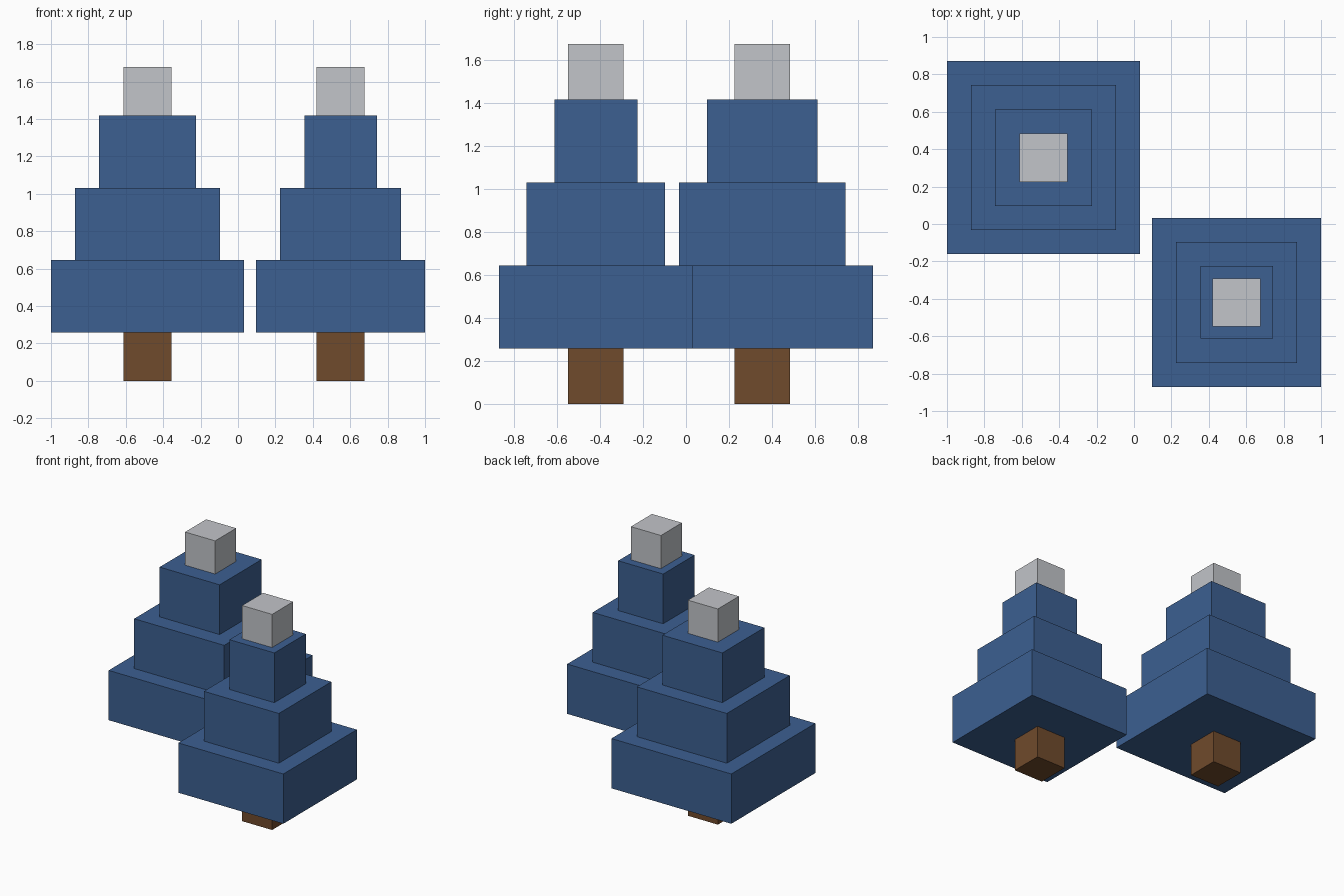
import bpy
import bmesh
from mathutils import Matrix

cube = bpy.data.objects.get("Cube")
if cube:
    bpy.data.objects.remove(cube, do_unlink=True)

U = 2 / 15.5  # block size: the pair of trees spans 15.5 blocks


def material(name, rgb):
    mat = bpy.data.materials.new(name)
    mat.use_nodes = True
    color = (*rgb, 1)
    mat.diffuse_color = color
    mat.node_tree.nodes["Principled BSDF"].inputs["Base Color"].default_value = color
    return mat


def block(name, x, y, bottom, width, height, mat):
    """Square block, measured in block units, resting at the given height."""
    bm = bmesh.new()
    bmesh.ops.create_cube(bm, size=1, matrix=Matrix.Diagonal((width * U, width * U, height * U, 1)))
    mesh = bpy.data.meshes.new(name)
    bm.to_mesh(mesh)
    bm.free()
    mesh.materials.append(mat)
    obj = bpy.data.objects.new(name, mesh)
    obj.location = (x * U, y * U, (bottom + height / 2) * U)
    bpy.context.collection.objects.link(obj)


bark = material("brown bark", (0.162, 0.069, 0.025))
needles = material("blue foliage", (0.045, 0.115, 0.283))
snow = material("pale grey snow", (0.54, 0.555, 0.585))


def tree(prefix, x, y, base_width):
    block(prefix + "_trunk", x, y, 0, 2, 2, bark)
    # Stepped foliage, each tier two blocks narrower than the one below
    for i, tier in enumerate(("lower", "middle", "upper")):
        block(f"{prefix}_{tier}_foliage", x, y, 2 + 3 * i, base_width - 2 * i, 3, needles)
    block(prefix + "_snow_cap", x, y, 11, 2, 2, snow)


tree("large_tree", -3.75, 2.75, 8)
tree("small_tree", 4.25, -3.25, 7)
